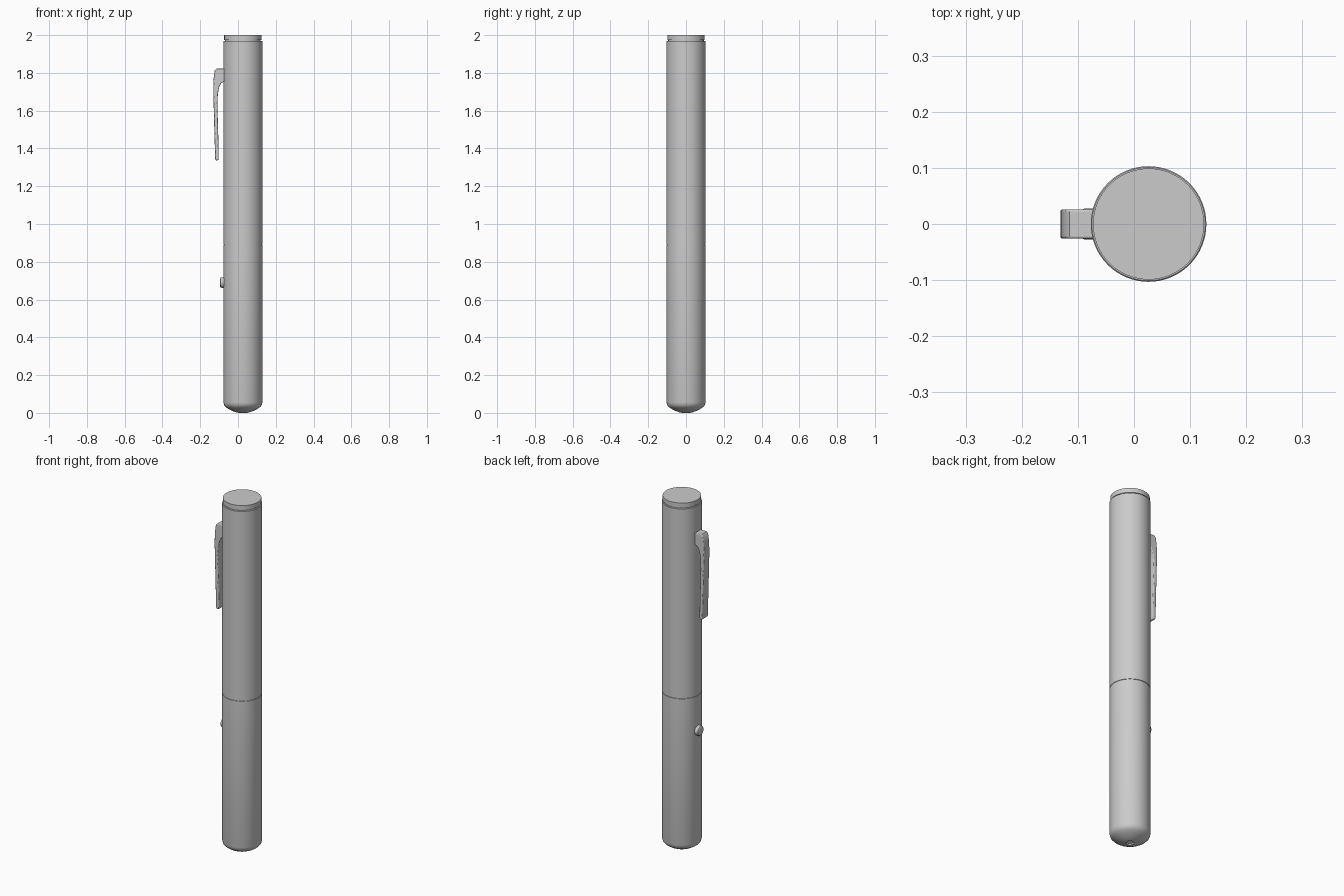
import bpy, bmesh, math
from mathutils import Matrix, Vector

AXIS_X = 0.026

cube = bpy.data.objects.get("Cube")
if cube:
    bpy.data.objects.remove(cube, do_unlink=True)


def material(name, value):
    mat = bpy.data.materials.new(name)
    mat.use_nodes = True
    colour = (value, value, value, 1)
    mat.diffuse_color = colour
    mat.node_tree.nodes["Principled BSDF"].inputs["Base Color"].default_value = colour
    return mat


grey = material("light grey metal", 0.6)
white = material("white lens", 0.9)


def finish(bm, name, mat, angle=35):
    bmesh.ops.recalc_face_normals(bm, faces=bm.faces)
    mesh = bpy.data.meshes.new(name)
    bm.to_mesh(mesh)
    bm.free()
    obj = bpy.data.objects.new(name, mesh)
    bpy.context.collection.objects.link(obj)
    mesh.materials.append(mat)
    bpy.ops.object.select_all(action="DESELECT")
    obj.select_set(True)
    bpy.context.view_layer.objects.active = obj
    bpy.ops.object.shade_smooth_by_angle(angle=math.radians(angle))
    return obj


def lathe(name, profile, mat, matrix, segments=64):
    """Spin a (radius, height) profile; open ends are closed with flat caps."""
    bm = bmesh.new()
    rings = []
    for r, z in profile:
        rings.append([bm.verts.new(matrix @ Vector((r * math.cos(a), r * math.sin(a), z)))
                      for a in (math.tau * i / segments for i in range(segments))])
    for low, high in zip(rings, rings[1:]):
        for i in range(segments):
            j = (i + 1) % segments
            bm.faces.new((low[i], low[j], high[j], high[i]))
    bm.faces.new(rings[0])
    bm.faces.new(rings[-1])
    return finish(bm, name, mat)


upright = Matrix.Translation((AXIS_X, 0, 0))

# Lower barrel with domed nose and recessed aperture
R = 0.103
nose = [(0.02, 0.012), (0.02, 0.0), (0.035, 0.003), (0.055, 0.01), (0.075, 0.02),
        (0.09, 0.03), (0.099, 0.04), (R, 0.055)]
lathe("lower_barrel", nose + [(R, 0.888), (R - 0.002, 0.889)], grey, upright)
lathe("lens", [(0.0195, 0.008), (0.0195, 0.012)], white, upright, 32)

# Upper barrel, seam and end cap
lathe("barrel_seam", [(R - 0.002, 0.886), (R - 0.002, 0.894)], grey, upright)
lathe("upper_barrel", [(R - 0.002, 0.891), (R, 0.892), (R, 1.968), (R - 0.002, 1.97)],
      grey, upright)
lathe("end_cap", [(0.094, 1.96), (0.094, 1.973), (0.099, 1.974), (0.099, 2.0)],
      grey, upright)

# Pocket clip: side profile extruded across the width, then rounded
outline = [(-0.07, 1.822), (-0.115, 1.822), (-0.123, 1.812), (-0.129, 1.77),
           (-0.131, 1.71), (-0.128, 1.6), (-0.121, 1.345), (-0.117, 1.337),
           (-0.106, 1.337), (-0.102, 1.345), (-0.103, 1.42), (-0.109, 1.62),
           (-0.107, 1.685), (-0.1, 1.725), (-0.09, 1.745), (-0.07, 1.755)]
bm = bmesh.new()
side = bm.faces.new([bm.verts.new((x, -0.026, z)) for x, z in outline])
extruded = bmesh.ops.extrude_face_region(bm, geom=[side])["geom"]
bmesh.ops.translate(bm, vec=(0, 0.052, 0),
                    verts=[g for g in extruded if isinstance(g, bmesh.types.BMVert)])
clip = finish(bm, "pocket_clip", grey, 50)
bevel = clip.modifiers.new("rounded edges", "BEVEL")
bevel.width = 0.004
bevel.segments = 3
bevel.angle_limit = math.radians(60)

# Push button on the clip side
sideways = Matrix.Translation((-0.07, 0, 0.69)) @ Matrix.Rotation(-math.pi / 2, 4, "Y")
lathe("push_button", [(0.028, 0), (0.028, 0.017), (0.026, 0.022), (0.021, 0.025),
                      (0.012, 0.026)], grey, sideways, 32)
